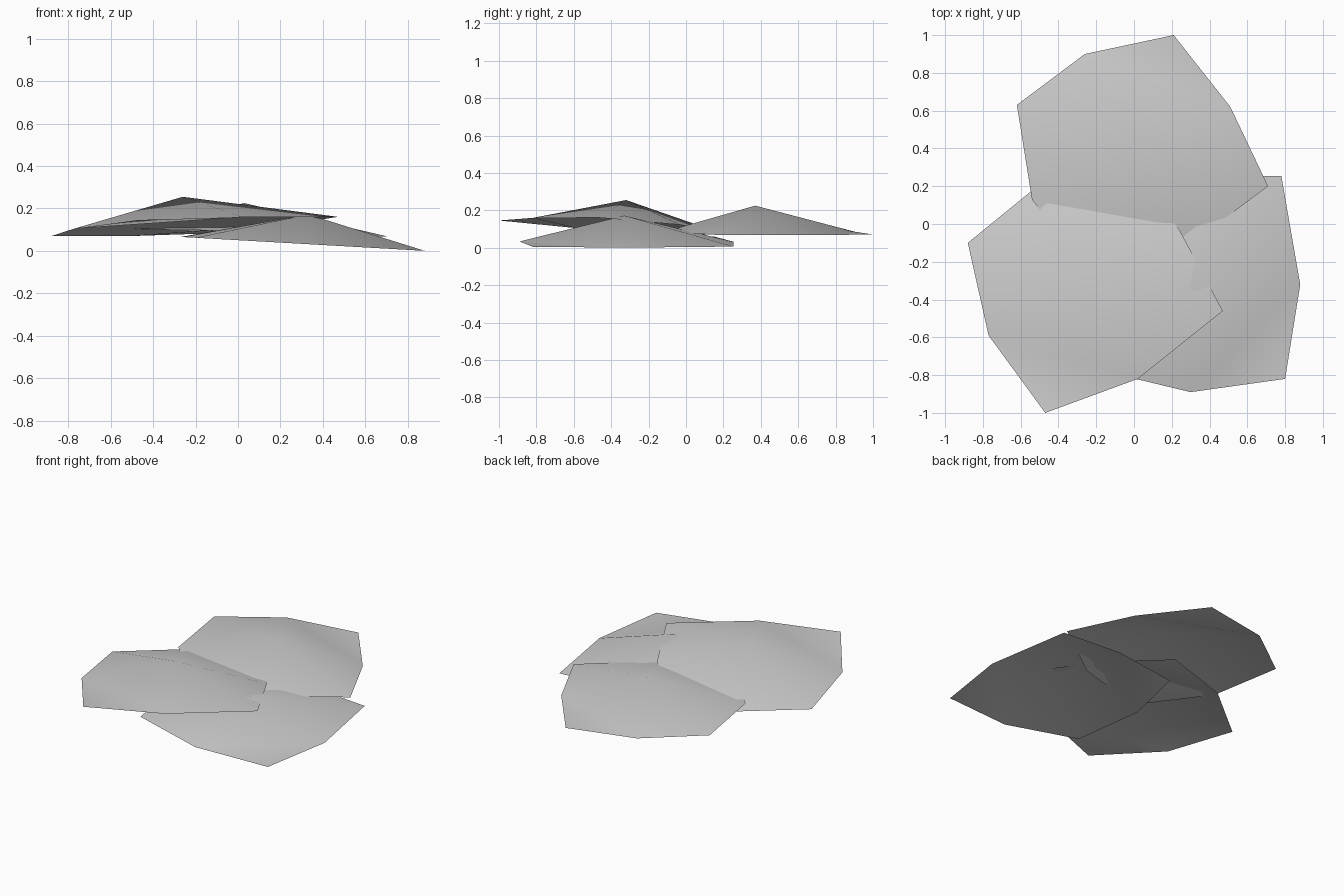
import bpy
import bmesh

cube = bpy.data.objects.get("Cube")
if cube:
    bpy.data.objects.remove(cube, do_unlink=True)

# One plain grey for every sheet
grey = bpy.data.materials.new("light_grey")
grey.use_nodes = True
colour = (0.6, 0.6, 0.6, 1)
grey.diffuse_color = colour
shader = next(n for n in grey.node_tree.nodes if n.type == "BSDF_PRINCIPLED")
shader.inputs["Base Color"].default_value = colour

PEAK_RISE = 0.14


def make_sheet(name, centre, base, tilt, outline):
    """Eight-sided sheet on a tilted plane, raised to a low peak at its centre."""
    def plane_height(x, y):
        return base + tilt[0] * (x - centre[0]) + tilt[1] * (y - centre[1])

    bm = bmesh.new()
    peak = bm.verts.new((centre[0], centre[1], base + PEAK_RISE))
    rim = [bm.verts.new((x, y, plane_height(x, y))) for x, y in outline]
    # Two opposite corners are flat flaps; the rest of the rim fans to the peak
    flaps = (2, 6)
    for i in flaps:
        bm.faces.new((rim[i - 1], rim[i], rim[i + 1]))
    fan = [v for i, v in enumerate(rim) if i not in flaps]
    for start, end in zip(fan, fan[1:] + fan[:1]):
        bm.faces.new((peak, start, end))
    for face in bm.faces:
        face.smooth = True
    mesh = bpy.data.meshes.new(name)
    bm.to_mesh(mesh)
    bm.free()
    mesh.materials.append(grey)
    sheet = bpy.data.objects.new(name, mesh)
    bpy.context.collection.objects.link(sheet)


# Outlines run anticlockwise, alternating corners and bulged side midpoints
make_sheet("back_sheet", (0.03, 0.37), 0.085, (-0.03, -0.014),
           [(0.71, 0.2), (0.51, 0.62), (0.21, 1), (-0.26, 0.9),
            (-0.62, 0.63), (-0.54, 0.13), (-0.23, -0.28), (0.28, -0.12)])

make_sheet("front_right_sheet", (-0.26, -0.32), 0.115, (0.051, -0.061),
           [(0.47, -0.46), (0.24, -0.03), (-0.05, 0.34), (-0.5, 0.21),
            (-0.88, -0.1), (-0.77, -0.59), (-0.47, -1), (0.02, -0.82)])

make_sheet("left_sheet", (0.33, -0.33), 0.032, (-0.057, 0),
           [(0.78, 0.255), (0.33, 0.255), (-0.165, 0.15), (-0.27, -0.29),
            (-0.2, -0.77), (0.3, -0.89), (0.8, -0.82), (0.88, -0.32)])
